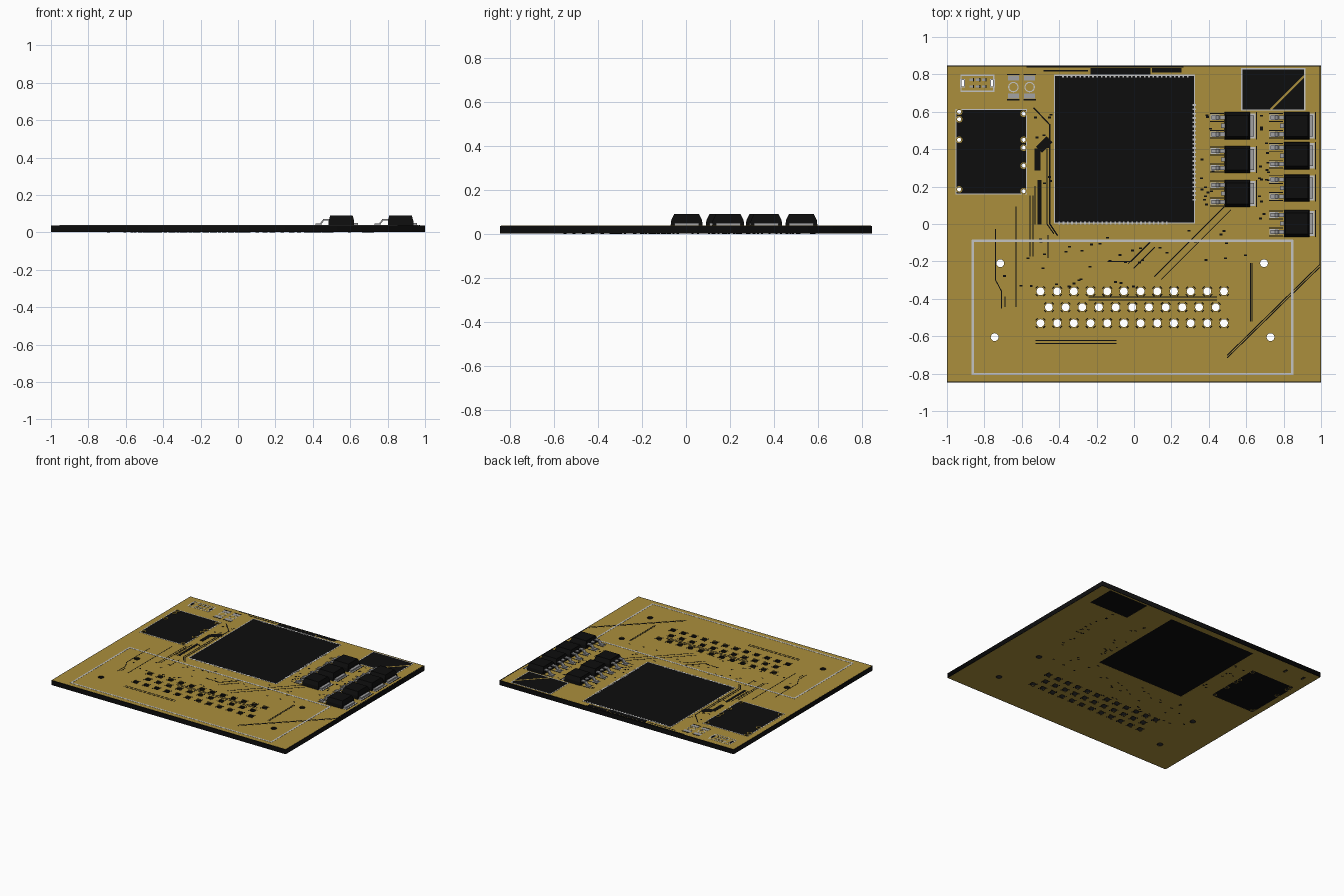
import bpy, bmesh, math, random
from mathutils import Matrix, Vector

random.seed(4)
if "Cube" in bpy.data.objects:
    bpy.data.objects.remove(bpy.data.objects["Cube"])


def material(name, rgb):
    m = bpy.data.materials.new(name)
    m.use_nodes = True
    m.diffuse_color = (*rgb, 1)
    m.node_tree.nodes["Principled BSDF"].inputs["Base Color"].default_value = (*rgb, 1)
    return m


COPPER = material("copper gold", (0.41, 0.275, 0.045))
BLACK = material("board black", (0.004, 0.004, 0.004))
SILK = material("silkscreen grey", (0.55, 0.55, 0.55))
METAL = material("lead metal", (0.36, 0.36, 0.37))
TOP, MARK, PRINT = 0.037, 0.0376, 0.0382    # copper, mark and print heights


def add_mesh(name, mesh, mat):
    mesh.materials.clear()
    mesh.materials.append(mat)
    bpy.context.collection.objects.link(bpy.data.objects.new(name, mesh))


def rect(x0, y0, x1, y1):
    return [(x0, y0), (x1, y0), (x1, y1), (x0, y1)]


def box_at(x, y, hx, hy):
    return rect(x - hx, y - hy, x + hx, y + hy)


def circle(x, y, r, n=16):
    return [(x + r * math.cos(2 * math.pi * i / n), y + r * math.sin(2 * math.pi * i / n))
            for i in range(n)]


def sheet(name, loops, z0, z1, mat):
    """Flat plate; loops nested in other loops become holes."""
    cu = bpy.data.curves.new(name, 'CURVE')
    cu.dimensions, cu.fill_mode, cu.extrude = '2D', 'BOTH', (z1 - z0) / 2
    for pts in loops:
        sp = cu.splines.new('POLY')
        sp.points.add(len(pts) - 1)
        for p, (x, y) in zip(sp.points, pts):
            p.co = (x, y, 0, 1)
        sp.use_cyclic_u = True
    tmp = bpy.data.objects.new(name + "_outline", cu)
    bpy.context.collection.objects.link(tmp)
    dg = bpy.context.evaluated_depsgraph_get()
    mesh = bpy.data.meshes.new_from_object(tmp.evaluated_get(dg))
    bpy.data.objects.remove(tmp)
    mesh.transform(Matrix.Translation((0, 0, (z0 + z1) / 2)))
    add_mesh(name, mesh, mat)


def bars(name, paths, mat, z=0.0, thick=0.001):
    """Square-ended bars along polylines; each path is (points, width)."""
    bm = bmesh.new()
    for pts, w in paths:
        pts = [Vector((p[0], p[1], p[2] if len(p) > 2 else z)) for p in pts]
        for a, b in zip(pts, pts[1:]):
            d = (b - a).normalized()
            side = Vector((0, 0, 1)).cross(d).normalized()
            rot = Matrix((d, side, d.cross(side))).transposed().to_4x4()
            size = Matrix.Diagonal(((b - a).length + min(w, 0.008), w, thick, 1))
            bmesh.ops.create_cube(bm, size=1, matrix=Matrix.Translation((a + b) / 2) @ rot @ size)
    mesh = bpy.data.meshes.new(name)
    bm.to_mesh(mesh)
    bm.free()
    add_mesh(name, mesh, mat)


def across(x, y, half, w):
    return ([(x - half, y), (x + half, y)], w)


def along(x, y, half, w):
    return ([(x, y - half), (x, y + half)], w)


def frame(loop, w):
    return (loop + loop[:1], w)


def double(pts, dx, dy, w=0.005):
    """A line and its parallel copy."""
    return [(pts, w), ([(x + dx, y + dy) for x, y in pts], w)]


# Hole positions
pins = [(x0 + 0.0892 * i, y) for x0, y, n in ((-0.5, -0.36, 12), (-0.455, -0.445, 11), (-0.5, -0.53, 12))
        for i in range(n)]
mounts = [(-0.715, -0.21), (0.695, -0.21), (-0.745, -0.605), (0.73, -0.605)]
module_pins = [(-0.935, y) for y in (0.6, 0.56, 0.45, 0.185)]
module_pins += [(-0.59, y) for y in (0.59, 0.45, 0.408, 0.312, 0.175)]
slots = [(-0.918, 0.752), (-0.757, 0.752)]

big_holes = [circle(x, y, 0.021) for x, y in pins + mounts]
slot_holes = [box_at(x, y, 0.008, 0.018) for x, y in slots]
small_holes = [circle(x, y, 0.011, 12) for x, y in module_pins]
chip = rect(-0.425, 0.005, 0.323, 0.795)
module = rect(-0.952, 0.16, -0.575, 0.612)
corner = rect(0.576, 0.61, 0.913, 0.83)

# Board with drilled holes, and a copper layer on each side with openings
sheet("board", [box_at(0, 0, 1, 0.847)] + big_holes + slot_holes + small_holes, 0.001, 0.0362, BLACK)
layer = [box_at(0, 0, 0.996, 0.842), chip, module, corner] + big_holes + slot_holes
rings = small_holes + [circle(x, y, 0.018) for x, y in module_pins]
sheet("top_copper", layer, 0.0362, TOP, COPPER)
sheet("bottom_copper", layer, 0.0005, 0.001, COPPER)
sheet("module_pads_top", rings, 0.0362, PRINT + 0.0006, COPPER)
sheet("module_pads_bottom", rings, 0.0005, 0.001, COPPER)

# Thermal gaps around the pin holes, and scattered vias, on both sides
gaps = [([(x + sx * 0.017, y + sy * 0.024), (x + sx * 0.024, y + sy * 0.017)], 0.006)
        for x, y in pins for sx in (-1, 1) for sy in (-1, 1)]
vias = []
zones = [(-0.75, -0.35, 0.1, -0.17, 18), (-0.55, -0.2, 0.6, -0.03, 22),
         (0.36, 0.1, 0.44, 0.6, 16), (0.67, 0.0, 0.72, 0.58, 18), (-0.56, 0.2, -0.44, 0.6, 10)]
for x0, y0, x1, y1, n in zones:
    vias += [across(random.uniform(x0, x1), random.uniform(y0, y1), 0.004, 0.009) for _ in range(n)]
for side, z in (("top", TOP), ("bottom", 0.0005)):
    bars("pin_gaps_" + side, gaps, BLACK, z)
    bars("vias_" + side, vias, BLACK, z)

# Isolation lines around the connector
lines = double([(-0.525, -0.622), (-0.095, -0.622)], 0, -0.018)
lines += double([(-0.24, -0.39), (0.44, -0.39)], 0, -0.016)
lines += double([(0.622, -0.21), (0.622, -0.52)], 0.009, 0)
bars("connector_isolation_lines", lines, BLACK, TOP + 0.0002)

# Diagonal isolation lines, and the long one down the right edge
lines = double([(0.11, -0.28), (0.48, 0.09)], 0.037, -0.015)
lines += double([(0.0, -0.235), (0.11, -0.125)], -0.03, 0.025)
lines += double([(0.99, -0.22), (0.5, -0.7)], 0, -0.014)
lines += [([(-0.14, -0.2), (-0.015, -0.2), (0.085, -0.1)], 0.005), along(0.993, 0.31, 0.53, 0.005)]
bars("diagonal_isolation_lines", lines, BLACK, TOP + 0.0002)

# Isolation lines on the left
lines = double([(-0.555, 0.15), (-0.555, -0.17)], 0.015, 0)
lines += [([(-0.74, -0.03), (-0.74, -0.3), (-0.708, -0.36), (-0.708, -0.45)], 0.005),
          along(-0.69, -0.415, 0.025, 0.005), along(-0.63, -0.175, 0.265, 0.005),
          along(-0.46, -0.12, 0.06, 0.005)]
bars("left_isolation_lines", lines, BLACK, TOP + 0.0002)

# Dark gaps beside the main chip
bars("chip_side_gaps", [
    ([(-0.535, 0.62), (-0.45, 0.53), (-0.45, 0.0), (-0.41, -0.06)], 0.007),
    ([(-0.465, 0.4), (-0.465, 0.0), (-0.43, -0.05)], 0.006),
    along(-0.515, 0.345, 0.055, 0.032), along(-0.505, 0.115, 0.115, 0.022),
    along(-0.53, 0.1, 0.1, 0.006), ([(-0.505, 0.4), (-0.455, 0.45)], 0.045)], BLACK, TOP + 0.0002)

# Dark gaps along the back edge
bars("back_edge_gaps", [across(-0.155, 0.839, 0.415, 0.007), across(-0.365, 0.82, 0.115, 0.007),
                        across(-0.072, 0.816, 0.157, 0.034), across(0.175, 0.822, 0.075, 0.024)],
     BLACK, TOP + 0.0002)

# Diagonal track across the corner opening
bars("corner_diagonal_track", [([(0.735, 0.615), (0.908, 0.788)], 0.011)], COPPER, TOP)

# Printed outlines
bars("connector_outline", [frame(rect(-0.862, -0.802, 0.846, -0.09), 0.012)], SILK, MARK)
bars("part_outlines", [frame(loop, 0.006) for loop in
                       (chip, module, corner, rect(-0.925, 0.71, -0.75, 0.795))], SILK, MARK)

# Contact pads round the main chip opening
teeth = [across(0.322, 0.13 + 0.023 * i, 0.006, 0.009) for i in range(23)]
teeth += [along(-0.4 + 0.023 * i, 0.005, 0.004, 0.009) for i in range(26)]
teeth += [along(-0.38 + 0.023 * i, 0.792, 0.004, 0.009) for i in range(30)]
bars("chip_contact_pads", teeth, SILK, MARK)

# Small connector: slot surrounds and contact pads
bars("small_connector_slots", [frame(box_at(x, y, 0.011, 0.021), 0.005) for x, y in slots], SILK, MARK)
contacts = [(-0.87 + 0.033 * i, y) for y in (0.735, 0.772) for i in range(3)]
bars("small_connector_pads", [across(x, y, 0.006, 0.013) for x, y in contacts], METAL, MARK)
bars("small_connector_gaps", [along(x + 0.012, y, 0.006, 0.006) for x, y in contacts], BLACK, MARK)

# Two push button footprints
for side, x in (("left", -0.645), ("right", -0.558)):
    bars("button_pads_" + side, [across(x, 0.732 + s, 0.026, 0.026) for s in (-0.048, 0.048)], METAL, MARK)
    bars("button_gaps_" + side, [across(x, 0.732 + s, 0.03, 0.006) for s in (-0.068, 0.068)], BLACK, MARK)
    sheet("button_ring_" + side, [circle(x, 0.732, 0.028, 24), circle(x, 0.732, 0.022, 24)],
          TOP, PRINT, SILK)


# Power transistors: chamfered body, metal tab and bent leads
def transistor(n, x, y):
    bm = bmesh.new()
    rows = [[bm.verts.new((*p, z)) for p in box_at(x, y, hx, hy)]
            for z, hx, hy in ((TOP, 0.068, 0.073), (0.062, 0.068, 0.07), (0.09, 0.06, 0.056))]
    for lo, hi in zip(rows, rows[1:]):
        for i in range(4):
            j = (i + 1) % 4
            bm.faces.new((lo[i], lo[j], hi[j], hi[i]))
    bm.faces.new(rows[0][::-1])
    bm.faces.new(rows[-1])
    mesh = bpy.data.meshes.new("transistor_body")
    bm.to_mesh(mesh)
    bm.free()
    add_mesh(f"transistor_body_{n}", mesh, BLACK)
    bars(f"transistor_tab_{n}", [across(x + 0.068, y, 0.017, 0.112)], METAL, 0.044, 0.011)
    bars(f"transistor_pads_{n}", [across(x + 0.076, y, 0.017, 0.134)]
         + [across(x - 0.12, y + s, 0.02, 0.03) for s in (-0.045, 0.045)], SILK, MARK)
    bars(f"transistor_gaps_{n}", [along(x + 0.101, y, 0.07, 0.005)]
         + [across(x - 0.11, y + s, 0.035, 0.005) for s in (-0.066, -0.024, 0.024, 0.066)], BLACK, MARK)
    bend = [(-0.06, 0.066), (-0.095, 0.066), (-0.112, 0.044), (-0.135, 0.043)]
    bars(f"transistor_leads_{n}", [([(x + dx, y + s, z) for dx, z in bend], 0.022) for s in (-0.045, 0.045)]
         + [([(x - 0.06, y, 0.066), (x - 0.085, y, 0.066)], 0.022)], METAL, thick=0.008)


spots = [(0.553, y) for y in (0.525, 0.345, 0.163)] + [(0.869, y) for y in (0.525, 0.365, 0.192, 0.003)]
for n, (x, y) in enumerate(spots, 1):
    transistor(n, x, y)
